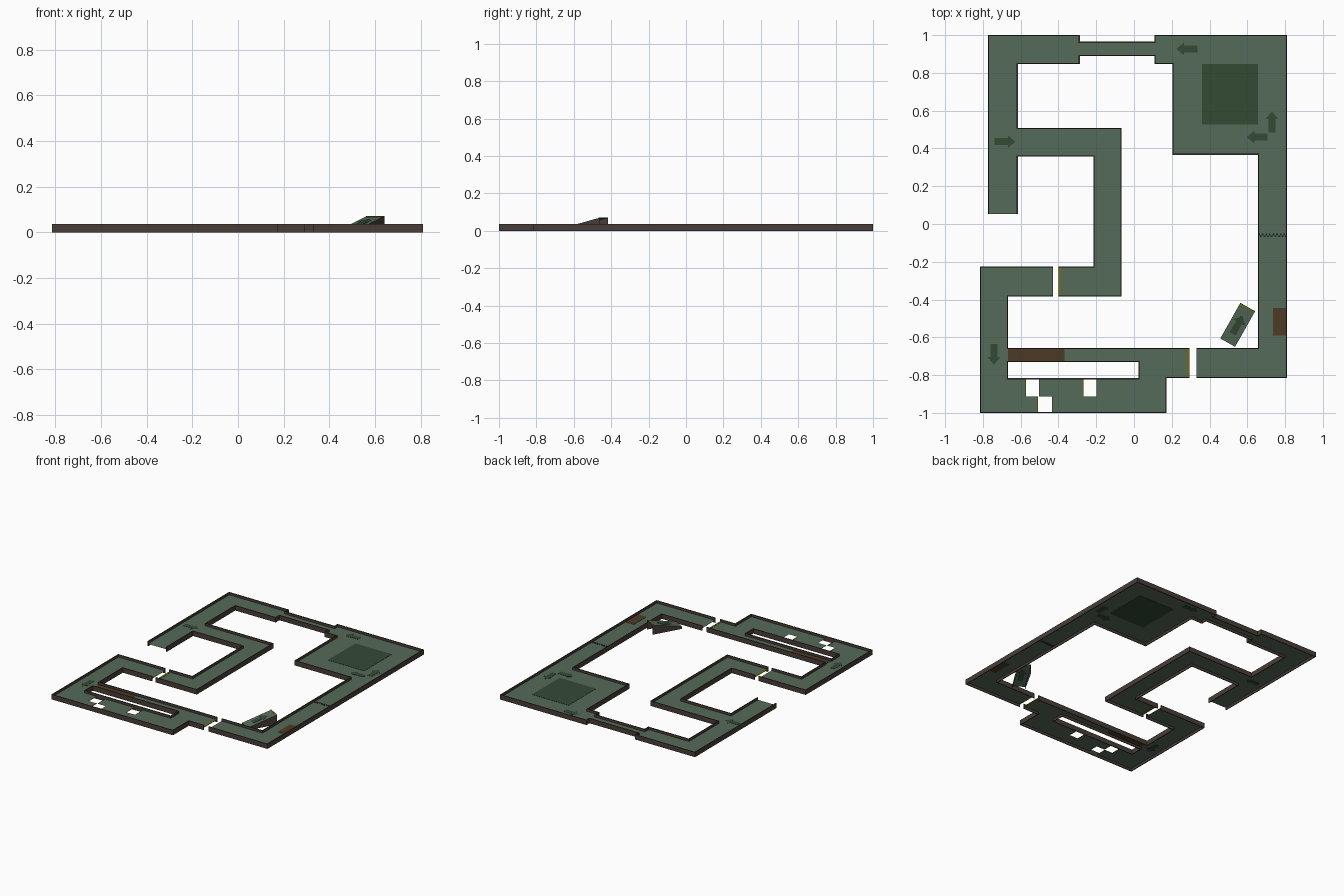
import bpy, bmesh, math
from mathutils import Matrix, Vector

if "Cube" in bpy.data.objects:
    bpy.data.objects.remove(bpy.data.objects["Cube"])

FLOOR, TOP, THICK, PLATE = 0.018, 0.036, 0.006, 0.0015


def mat(name, rgb):
    m = bpy.data.materials.new(name)
    m.diffuse_color = (*rgb, 1)
    m.use_nodes = True
    m.node_tree.nodes["Principled BSDF"].inputs["Base Color"].default_value = m.diffuse_color
    return m


GREEN = mat("floor green", (0.091, 0.147, 0.098))
DARK = mat("dark green", (0.034, 0.069, 0.036))
WALL = mat("wall brown", (0.065, 0.048, 0.038))
MUD = mat("patch brown", (0.076, 0.042, 0.018))
YELLOW = mat("edge yellow", (0.16, 0.16, 0.004))
BLACK = mat("line black", (0.015, 0.02, 0.015))


def finish(name, bm, material):
    me = bpy.data.meshes.new(name)
    bm.to_mesh(me)
    bm.free()
    me.materials.append(material)
    ob = bpy.data.objects.new(name, me)
    bpy.context.collection.objects.link(ob)
    return ob


def plate(name, polys, material, m=None):
    """Thin prisms straddling the floor sheet, visible from both sides."""
    bm = bmesh.new()
    for pts in polys:
        f = bm.faces.new([bm.verts.new((x, y, -PLATE)) for x, y in pts])
        r = bmesh.ops.extrude_face_region(bm, geom=[f])
        vs = [v for v in r["geom"] if isinstance(v, bmesh.types.BMVert)]
        bmesh.ops.translate(bm, verts=vs, vec=(0, 0, 2 * PLATE))
    bmesh.ops.recalc_face_normals(bm, faces=bm.faces)
    bm.transform(m or Matrix.Translation((0, 0, FLOOR)))
    return finish(name, bm, material)


def rect(x0, x1, y0, y1):
    return [(x0, y0), (x1, y0), (x1, y1), (x0, y1)]


# Track footprint (x0, x1, y0, y1) and the holes cut through its floor
TRACK = [
    (-0.773, -0.615, 0.052, 1.0), (-0.615, -0.287, 0.847, 1.0),
    (-0.287, 0.108, 0.89, 0.965), (0.108, 0.81, 0.847, 1.0),
    (0.203, 0.81, 0.366, 0.847), (0.657, 0.81, -0.816, 0.366),
    (0.33, 0.657, -0.816, -0.657), (-0.615, -0.066, 0.357, 0.508),
    (-0.214, -0.066, -0.384, 0.357), (-0.4, -0.214, -0.384, -0.225),
    (-0.815, -0.43, -0.384, -0.225), (-0.815, -0.667, -1.0, -0.384),
    (-0.667, 0.293, -0.731, -0.657), (0.024, 0.293, -0.816, -0.731),
    (-0.667, 0.172, -1.0, -0.816),
]
HOLES = [(-0.573, -0.504, -0.912, -0.822), (-0.267, -0.198, -0.912, -0.822),
         (-0.508, -0.435, -0.994, -0.912)]
OPEN_X, OPEN_Y = (0.33, 0.293, -0.4, -0.43), (0.052,)   # ends without a wall


def inside(x, y, boxes):
    return any(a < x < b and c < y < d for a, b, c, d in boxes)


def cells(boxes):
    xs = sorted({v for b in boxes for v in b[:2]})
    ys = sorted({v for b in boxes for v in b[2:]})
    return xs, ys


# Floor sheet
bm = bmesh.new()
xs, ys = cells(TRACK + HOLES)
for a, b in zip(xs, xs[1:]):
    for c, d in zip(ys, ys[1:]):
        mx, my = (a + b) / 2, (c + d) / 2
        if inside(mx, my, TRACK) and not inside(mx, my, HOLES):
            bm.faces.new([bm.verts.new((x, y, FLOOR)) for x, y in rect(a, b, c, d)])
bmesh.ops.remove_doubles(bm, verts=bm.verts, dist=1e-5)
finish("track_floor", bm, GREEN)

# Side walls along every closed boundary edge
bm = bmesh.new()
xs, ys = cells(TRACK)
e = 1e-4
for a, b in zip(xs, xs[1:]):
    for c, d in zip(ys, ys[1:]):
        mx, my = (a + b) / 2, (c + d) / 2
        if not inside(mx, my, TRACK):
            continue
        p = rect(a, b, c, d)
        probes = [(mx, c - e), (b + e, my), (mx, d + e), (a - e, my)]
        for i, q in enumerate(probes):
            (x0, y0), (x1, y1) = p[i], p[(i + 1) % 4]
            is_open = (x0 == x1 and x0 in OPEN_X) or (y0 == y1 and y0 in OPEN_Y)
            if inside(*q, TRACK) or is_open:
                continue
            bm.faces.new([bm.verts.new(v) for v in
                          ((x0, y0, 0), (x1, y1, 0), (x1, y1, TOP), (x0, y0, TOP))])
bmesh.ops.remove_doubles(bm, verts=bm.verts, dist=1e-5)
walls = finish("track_walls", bm, WALL)
sol = walls.modifiers.new("thickness", "SOLIDIFY")
sol.thickness, sol.offset, sol.use_even_offset = THICK, -1, True

# Painted patches
plate("dark_square", [rect(0.361, 0.657, 0.527, 0.847)], DARK)
plate("brown_patches", [rect(-0.667, -0.367, -0.731, -0.657),
                        rect(0.735, 0.806, -0.59, -0.445)], MUD)

# Yellow lips at the jump gaps and hole edges
lips = [(0.281, 0.293, -0.81, -0.663), (-0.4, -0.386, -0.378, -0.231)]
lips += [(h[0] - 0.005, h[0], h[2], h[3]) for h in HOLES]
plate("yellow_lips", [rect(*l) for l in lips], YELLOW)

# Chequered start line
s = 0.153 / 16
plate("start_line", [rect(0.657 + i * s, 0.657 + (i + 1) * s, y, y + s)
                     for i in range(16) for y in [-0.06 - s * (i % 2)]], BLACK)

# Direction arrows
ARROW = [(-0.055, -0.018), (0.015, -0.018), (0.015, -0.034), (0.055, 0),
         (0.015, 0.034), (0.015, 0.018), (-0.055, 0.018)]
for i, (x, y, deg) in enumerate([(0.28, 0.927, 180), (0.73, 0.54, 90),
                                 (0.652, 0.46, 180), (-0.683, 0.436, 0),
                                 (-0.741, -0.69, 270)]):
    plate(f"arrow_{i + 1}", [ARROW], DARK,
          Matrix.Translation((x, y, FLOOR)) @ Matrix.Rotation(math.radians(deg), 4, "Z"))

# Ramp: sloped sheet with side walls, open below, local x runs uphill
L, W, Z0, Z1 = 0.216, 0.045, 0.017, 0.07
place = Matrix.Translation((0.496, -0.628, 0)) @ Matrix.Rotation(math.radians(60.6), 4, "Z")
bm = bmesh.new()
bm.faces.new([bm.verts.new(v) for v in ((0, -W, Z0), (L, -W, Z1), (L, W, Z1), (0, W, Z0))])
bm.transform(place)
finish("ramp_top", bm, GREEN)
bm = bmesh.new()
for side in (-1, 1):
    pts = [(0, 0), (L, 0), (L, Z1), (0, Z0)]
    bm.faces.new([bm.verts.new((x, side * W, z)) for x, z in pts[::-side]])
bm.transform(place)
finish("ramp_sides", bm, WALL)
tilt = place @ Matrix.Translation((L / 2, 0, (Z0 + Z1) / 2)) @ \
    Matrix.Rotation(-math.atan2(Z1 - Z0, L), 4, "Y")
plate("ramp_arrow", [ARROW], DARK, tilt)
plate("ramp_lip", [rect(L / 2 - 0.005, L / 2 + 0.003, -W, W)], YELLOW, tilt)
